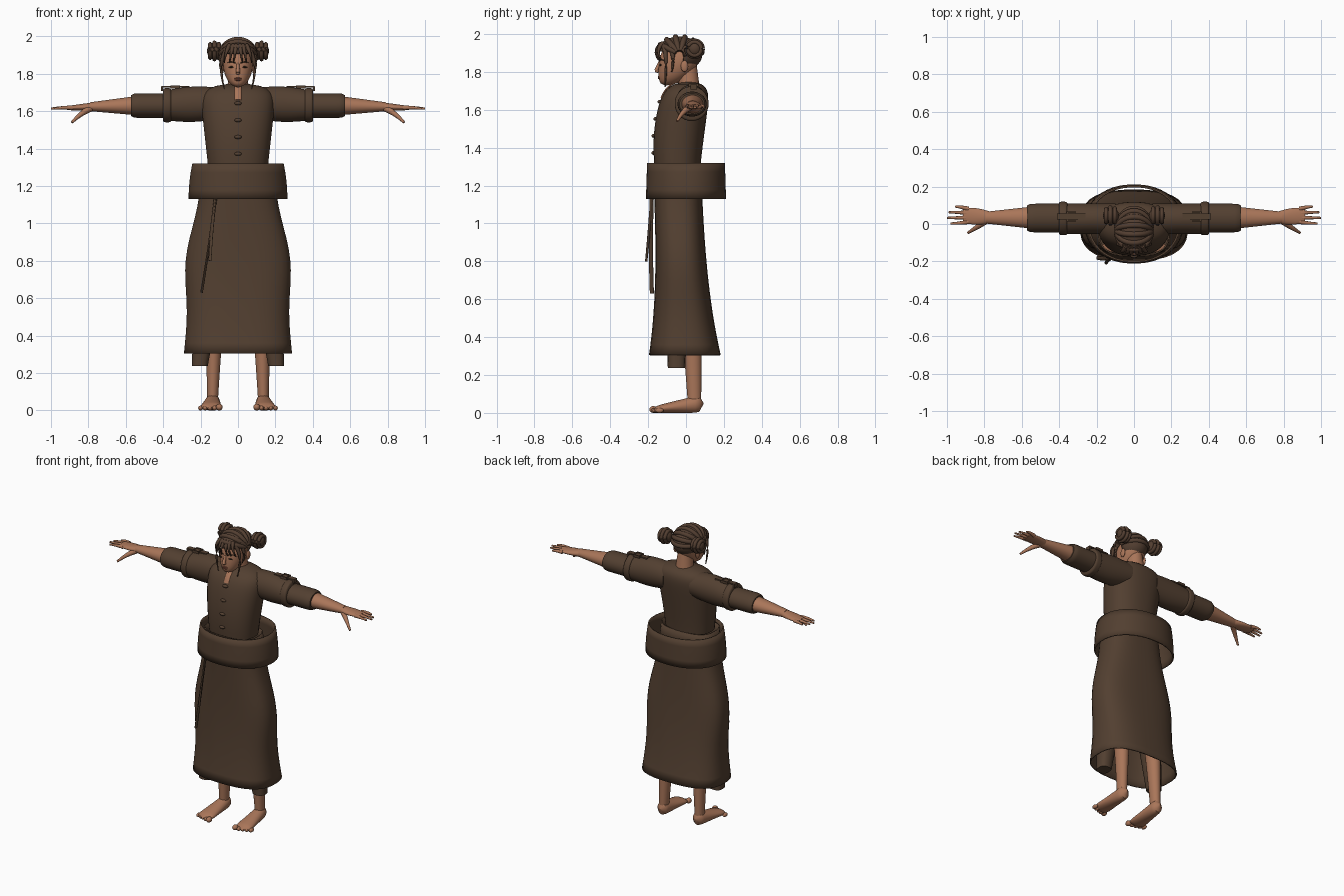
import bpy
import bmesh
import math
from mathutils import Vector, Matrix

if bpy.data.objects.get("Cube"):
    bpy.data.objects.remove(bpy.data.objects["Cube"], do_unlink=True)


def material(name, red, green, blue):
    mat = bpy.data.materials.new(name)
    mat.use_nodes = True
    colour = (red, green, blue, 1)
    mat.diffuse_color = colour
    mat.node_tree.nodes["Principled BSDF"].inputs["Base Color"].default_value = colour
    return mat


cloth = material("brown_cloth", .085, .05, .03)
hair = material("brown_hair", .085, .048, .03)
skin = material("skin", .4, .18, .1)
dark = material("dark_brown", .035, .02, .01)
lip_colour = material("lip_colour", .24, .08, .05)


def lerp(start, end, t):
    return start + (end - start) * t


def bump(t):
    return math.sin(math.pi * t)


def rounded(t, power):
    """One in the middle of the span, closing to zero at both ends."""
    return math.sqrt(max(0.001, 1 - abs(2 * t - 1) ** power))


def finish(name, bm, mat, thickness=0, angle=45):
    bmesh.ops.recalc_face_normals(bm, faces=bm.faces)
    mesh = bpy.data.meshes.new(name)
    bm.to_mesh(mesh)
    bm.free()
    mesh.materials.append(mat)
    mesh.shade_smooth()
    mesh.set_sharp_from_angle(angle=math.radians(angle))
    obj = bpy.data.objects.new(name, mesh)
    bpy.context.collection.objects.link(obj)
    if thickness:
        solid = obj.modifiers.new("thickness", 'SOLIDIFY')
        solid.thickness = thickness
        solid.offset = -1


def bridge(bm, rings, capped):
    loops = [[bm.verts.new(point) for point in ring] for ring in rings]
    for lower, upper in zip(loops, loops[1:]):
        for i in range(len(lower)):
            bm.faces.new((lower[i - 1], lower[i], upper[i], upper[i - 1]))
    if capped:
        bm.faces.new(loops[0])
        bm.faces.new(loops[-1])


def loft(name, mat, axis, start, end, section, side=1, steps=12, sides=24,
         power=2, capped=True, thickness=0):
    """Section gives two centre values and two radii across the axis."""
    bm = bmesh.new()
    rings = []
    for step in range(steps + 1):
        t = step / steps
        centre_a, centre_b, radius_a, radius_b = section(t)
        ring = []
        for i in range(sides):
            angle = math.tau * (i + .5) / sides
            c, s = math.cos(angle), math.sin(angle)
            point = [centre_a + radius_a * math.copysign(abs(c) ** (2 / power), c),
                     centre_b + radius_b * math.copysign(abs(s) ** (2 / power), s)]
            point.insert("xyz".index(axis), lerp(start, end, t))
            point[0] *= side
            ring.append(point)
        rings.append(ring)
    bridge(bm, rings, capped)
    finish(name, bm, mat, thickness)


def curve(start, bend, end, steps=8):
    """Points of a quadratic curve."""
    a, b, c = Vector(start), Vector(bend), Vector(end)
    ts = [i / steps for i in range(steps + 1)]
    return [a.lerp(b, t).lerp(b.lerp(c, t), t) for t in ts]


def tube(name, mat, path, radius, tip=1, side=1, flat=1, sides=10):
    """Sweep along a path, tapering to the tip fraction."""
    points = [Vector((p[0] * side, p[1], p[2])) for p in path]
    last = len(points) - 1
    bm = bmesh.new()
    rings = []
    for i, point in enumerate(points):
        direction = points[min(i + 1, last)] - points[max(i - 1, 0)]
        turn = direction.to_track_quat('Z', 'Y')
        r = radius * lerp(1, tip, i / last)
        angles = [math.tau * k / sides for k in range(sides)]
        rings.append([point + turn @ Vector((r * math.cos(a), r * flat * math.sin(a), 0))
                      for a in angles])
    bridge(bm, rings, True)
    finish(name, bm, mat)


def solid(name, mat, shape, location, size, side=1):
    bm = bmesh.new()
    if shape == "ball":
        bmesh.ops.create_uvsphere(bm, u_segments=16, v_segments=10, radius=1)
    else:
        bmesh.ops.create_cube(bm, size=1)
    x, y, z = location
    bm.transform(Matrix.Translation((x * side, y, z)) @ Matrix.Diagonal((*size, 1)))
    finish(name, bm, mat)


# Jacket body, knotted buttons and open neck
def jacket_section(t):
    shoulder = math.sqrt(max(.02, 1 - t ** 12))
    return (0, lerp(-.045, .015, t * t), lerp(.16, .21, t) * shoulder,
            (.122 + .012 * bump(t)) * shoulder)


jacket_bottom, jacket_top = 1.3, 1.75
loft("jacket", cloth, 'z', jacket_bottom, jacket_top, jacket_section, steps=30, sides=32, power=2.3)
for row in range(4):
    t = .16 + row * .2
    _, centre, _, depth = jacket_section(t)
    solid("button_knot", cloth, "ball", (0, centre - depth, lerp(jacket_bottom, jacket_top, t)),
          (.02, .012, .01))
tube("neck_opening", skin, curve((0, -.13, 1.66), (0, -.1, 1.74), (0, -.03, 1.75)), .018, flat=.3)
loft("neck", skin, 'z', 1.7, 1.85, lambda t: (0, lerp(.02, 0, t), lerp(.06, .045, t), .055))

# Skirt, broad loose sash and hanging cords
loft("skirt", cloth, 'z', 1.31, .305,
     lambda t: (0, lerp(-.048, -.006, t), lerp(.19, .29, t) + .04 * bump(t) ** 4,
                lerp(.127, .19, t ** 3)),
     steps=18, sides=32, power=2.7, capped=False, thickness=.008)
loft("sash", cloth, 'z', 1.13, 1.32,
     lambda t: (0, 0, lerp(.265, .245, t * t), lerp(.212, .206, t)),
     steps=4, sides=40, power=2.15, capped=False, thickness=.01)
tube("long_cord", cloth, curve((-.12, -.18, 1.15), (-.15, -.19, .9), (-.195, -.18, .63)), .011, flat=.6)
tube("short_cord", cloth, curve((-.115, -.18, 1.15), (-.14, -.19, 1), (-.15, -.21, .8)), .009, flat=.6)

for label, side in (("left", 1), ("right", -1)):
    # Sleeves with rolled cuff
    loft(label + "_upper_sleeve", cloth, 'x', .1, .37,
         lambda t: (.028, lerp(1.643, 1.632, t), .083, .083 + .012 * bump(t)), side)
    loft(label + "_sleeve_cuff", cloth, 'x', .356, .402,
         lambda t: (.03, 1.632, .08 + .01 * rounded(t, 4), .08 + .012 * rounded(t, 4)), side)
    loft(label + "_lower_sleeve", cloth, 'x', .38, .572,
         lambda t: (.032, 1.63, .077 - .01 * t ** 20, .066 - .01 * t ** 20), side)

    # Shoulder strap with square buckle
    strap_x, strap_y, strap_z = .335, .04, 1.73
    solid(label + "_shoulder_strap", cloth, "box", (strap_x, strap_y, strap_z), (.15, .032, .008), side)
    for offset in (-.022, .022):
        solid(label + "_buckle_side", cloth, "box", (strap_x + offset, strap_y, strap_z),
              (.007, .05, .016), side)
        solid(label + "_buckle_bar", cloth, "box", (strap_x, strap_y + offset, strap_z),
              (.05, .007, .016), side)
        solid(label + "_strap_end", cloth, "box", (strap_x + offset * 3.2, strap_y, strap_z - .01),
              (.01, .034, .025), side)

    # Forearm, palm, fingers and thumb
    loft(label + "_forearm", skin, 'x', .54, .79,
         lambda t: (.034, lerp(1.63, 1.624, t), lerp(.06, .032, t), lerp(.052, .024, t)), side)
    loft(label + "_palm", skin, 'x', .77, .915,
         lambda t: (lerp(.035, .046, t), lerp(1.624, 1.617, t),
                    lerp(.032, .04, t) + .008 * bump(t), lerp(.024, .011, t)), side)
    for finger, tip_x in enumerate((.98, 1, .99, .955)):
        y = .012 + finger * .023
        splay = (finger - 1.3) * .007
        tube(label + "_finger", skin,
             curve((.885, y, 1.618), (.93, y + splay, 1.622), (tip_x, y + splay, 1.614)),
             .0125, .45, side)
    tube(label + "_thumb", skin, curve((.79, .02, 1.615), (.84, -.02, 1.59), (.888, -.047, 1.54)),
         .019, .35, side)

    # Leg, foot, toes and hanging trouser cuff
    loft(label + "_leg", skin, 'z', .8, .04,
         lambda t: (lerp(.12, .136, t), lerp(0, .045, math.sqrt(t)),
                    lerp(.075, .028, t ** .7), lerp(.08, .035, t ** .7)), side)
    loft(label + "_foot", skin, 'y', .093, -.175,
         lambda t: (lerp(.134, .146, t), lerp(.05, .017, t),
                    lerp(.035, .06, t) * rounded(t, 8), lerp(.05, .017, t) * rounded(t, 8)), side)
    for toe in range(5):
        size = .013 if toe else .018
        solid(label + "_toe", skin, "ball", (.1 + toe * .025, -.172 + toe * .008, size),
              (size, .022, size), side)
    loft(label + "_trouser_cuff", cloth, 'z', .55, .238,
         lambda t: (lerp(.17, .204, t), -.05, lerp(.07, .043, t), lerp(.06, .046, t)),
         side, sides=14, power=2.6)

# Head, nose and lips
loft("head", skin, 'z', 1.728, 1.97,
     lambda t: (0, -.03 - .075 * (1 - t) ** 3, lerp(.075, .085, t) * rounded(t, 2),
                lerp(.09, .115, t) * rounded(t, 2)),
     steps=24, sides=32, power=2.2)
tube("nose", skin, curve((0, -.137, 1.855), (0, -.147, 1.83), (0, -.157, 1.806)), .007, 1.7)
solid("nose_base", skin, "ball", (0, -.15, 1.804), (.012, .014, .009))
for z in (1.775, 1.767):
    solid("lip", lip_colour, "ball", (0, -.141, z), (.02, .008, .005))

# Hair cap with the face cut free
cap_y, cap_z = -.035, 1.895
bm = bmesh.new()
bmesh.ops.create_uvsphere(bm, u_segments=32, v_segments=20, radius=1)
bm.transform(Matrix.Translation((0, cap_y, cap_z)) @ Matrix.Diagonal((.096, .122, .092, 1)))
face_area = [v for v in bm.verts
             if v.co.z < 1.825 or (v.co.y < cap_y and v.co.z < cap_z + .01)]
bmesh.ops.delete(bm, geom=face_area, context='VERTS')
finish("hair_cap", bm, hair, thickness=.01)

# Wavy bands across the crown and down the back
for band in range(7):
    tilt = math.radians(band * 24 - 58)
    sweep = [math.radians(step * 10 - 80) for step in range(17)]
    tube("hair_band", hair, [(.093 * math.sin(a),
                              cap_y + .118 * math.cos(a) * math.sin(tilt),
                              cap_z + .09 * math.cos(a) * math.cos(tilt)) for a in sweep], .015)

for label, side in (("left", 1), ("right", -1)):
    # Eye, brow and ear
    solid(label + "_eye", dark, "ball", (.034, -.134, 1.836), (.016, .007, .005), side)
    tube(label + "_eyebrow", dark, curve((.014, -.139, 1.858), (.04, -.138, 1.87), (.056, -.116, 1.86)),
         .004, .5, side)
    solid(label + "_ear", skin, "ball", (.084, -.008, 1.83), (.009, .02, .03), side)

    # Coiled bun
    bun_x, bun_y, bun_z = .123, .045, 1.922
    solid(label + "_bun", hair, "ball", (bun_x, bun_y, bun_z), (.043, .043, .046), side)
    for offset in (-.02, .003, .026):
        reach = .045 - abs(offset) * .35
        turns = [math.tau * step / 16 for step in range(17)]
        tube(label + "_bun_coil", hair, [(bun_x + offset, bun_y + reach * math.cos(a),
                                          bun_z + reach * math.sin(a)) for a in turns],
             .0115, 1, side)

    # Fringe and long side locks
    for root in (.01, .025, .045):
        tube(label + "_fringe", hair,
             curve((root, -.12, 1.95), (root * 1.5, -.185 + root * .4, 1.92),
                   (root * 1.4 + .01, -.15 + root * .5, 1.86)), .014, .2, side)
    tube(label + "_side_lock", hair, curve((.05, -.115, 1.94), (.115, -.1, 1.87), (.073, -.11, 1.72)),
         .015, .2, side)
    tube(label + "_temple_lock", hair, curve((.07, -.08, 1.94), (.11, -.06, 1.87), (.085, -.075, 1.8)),
         .016, .2, side)
